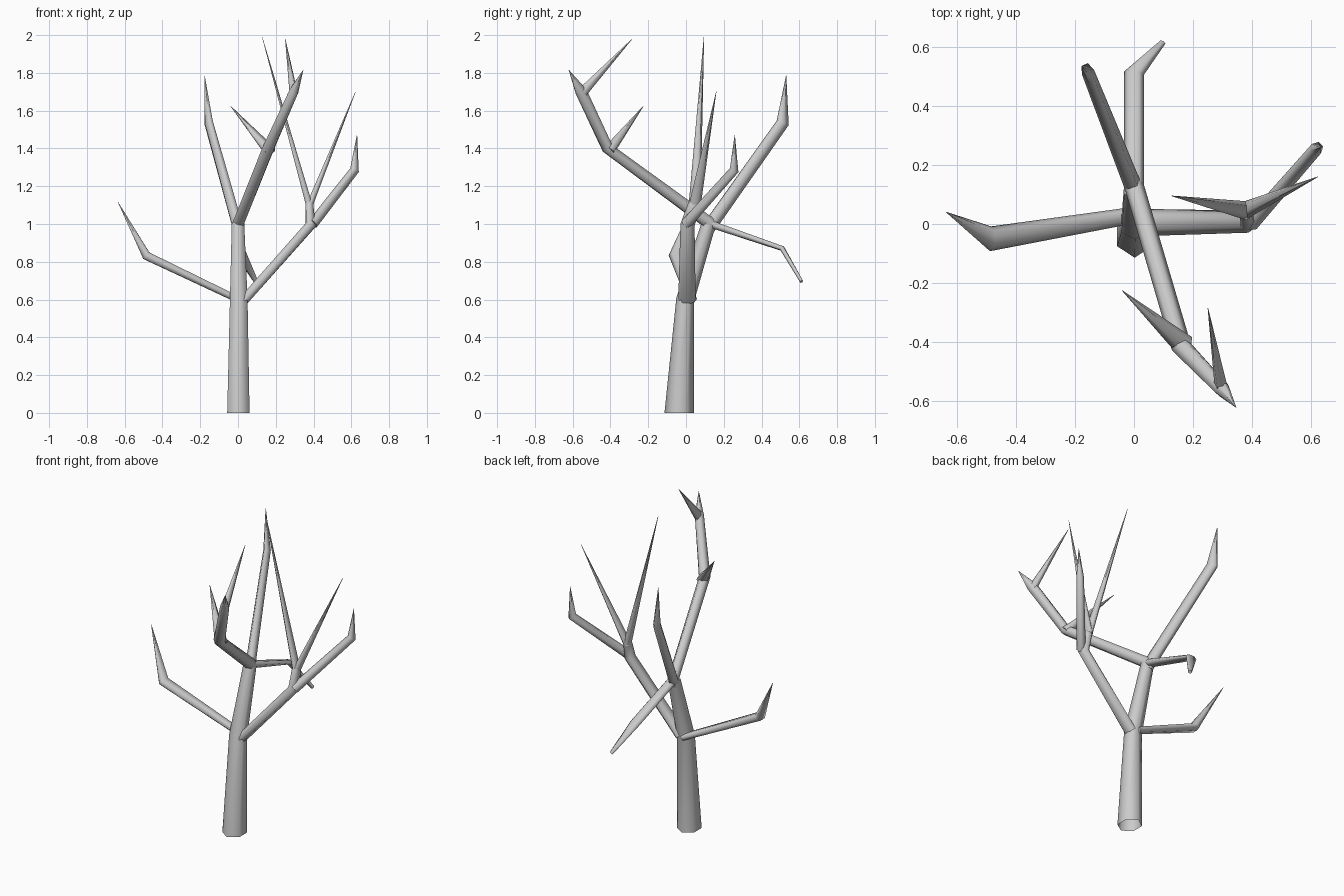
import bpy, bmesh, math
from mathutils import Vector

SIDES = 6


def limb(name, side_axis, rings, open_base=False):
    """Six-sided tapered tube; each ring is (x, y, z, half width, half thickness)."""
    bm = bmesh.new()
    pts = [Vector(r[:3]) for r in rings]
    loops = []
    for i, (p, r) in enumerate(zip(pts, rings)):
        d = Vector()
        if i > 0:
            d += (p - pts[i - 1]).normalized()
        if i < len(pts) - 1:
            d += (pts[i + 1] - p).normalized()
        d.normalize()
        if p.z == 0:
            d = Vector((0, 0, 1))
        s = Vector(side_axis)
        s = (s - d * s.dot(d)).normalized()
        u = d.cross(s)
        loops.append([bm.verts.new(p + s * r[3] * math.cos(a) + u * r[4] * math.sin(a) * 1.12)
                      for a in (k * math.tau / SIDES for k in range(SIDES))])
    for a, b in zip(loops, loops[1:]):
        for k in range(SIDES):
            n = (k + 1) % SIDES
            bm.faces.new((a[k], a[n], b[n], b[k]))
    bm.faces.new(loops[-1])
    if not open_base:
        bm.faces.new(loops[0][::-1])
    bmesh.ops.recalc_face_normals(bm, faces=bm.faces)
    me = bpy.data.meshes.new(name)
    bm.to_mesh(me)
    bm.free()
    me.polygons.foreach_set("use_smooth", [len(p.vertices) == 4 for p in me.polygons])
    ob = bpy.data.objects.new(name, me)
    bpy.context.collection.objects.link(ob)
    return ob


T = 0.001  # tip radius

# Trunk, leaning back above the first fork
limb("trunk", (0, 1, 0), [
    (0.002, -0.036, 0, 0.078, 0.061), (0.004, -0.004, 0.6, 0.048, 0.048),
    (0, 0.12, 1.0, 0.038, 0.034)], open_base=True)

# Low left branch
limb("left_branch", (0, 1, 0), [
    (0, 0.03, 0.60, 0.028, 0.018), (-0.485, -0.05, 0.832, 0.042, 0.024),
    (-0.635, 0.04, 1.115, T, T)])

# Right branch with its fork, outer twig and two long spikes
limb("right_branch", (0, 1, 0), [
    (0.03, 0.005, 0.595, 0.046, 0.026), (0.385, 0.008, 0.995, 0.038, 0.028),
    (0.378, 0.045, 1.11, 0.032, 0.02)])
limb("right_outer_twig", (-1, 1, 0), [
    (0.395, 0.0, 1.0, 0.026, 0.026), (0.617, 0.255, 1.285, 0.022, 0.024),
    (0.63, 0.258, 1.47, T, T)])
limb("right_outer_spike", (0, 1, 0), [
    (0.375, 0.045, 1.09, 0.032, 0.018), (0.622, 0.16, 1.70, T, T)])
limb("right_tall_spike", (0, 1, 0), [
    (0.38, 0.045, 1.09, 0.032, 0.018), (0.128, 0.095, 1.99, T, T)])

# Front branch and its two spikes
limb("front_branch", (1, 0.3, 0), [
    (0, 0.13, 1.0, 0.033, 0.032), (0.16, -0.415, 1.40, 0.034, 0.028),
    (0.295, -0.555, 1.70, 0.027, 0.029), (0.345, -0.62, 1.815, T, T)])
limb("front_lower_spike", (1, 1, 0), [
    (0.17, -0.41, 1.385, 0.038, 0.026), (-0.04, -0.225, 1.625, T, T)])
limb("front_upper_spike", (1, 0, 0), [
    (0.295, -0.555, 1.69, 0.022, 0.028), (0.25, -0.285, 1.98, T, T)])

# Back-left upright branch
limb("back_left_branch", (1, 0.4, 0), [
    (0, 0.12, 0.98, 0.03, 0.034), (-0.155, 0.512, 1.535, 0.022, 0.033),
    (-0.177, 0.53, 1.785, T, T)])

# Drooping back branch
limb("back_branch", (1, 0, 0), [
    (0, 0.13, 1.0, 0.034, 0.02), (0, 0.51, 0.87, 0.034, 0.013),
    (0.095, 0.612, 0.695, 0.012, 0.009)])
